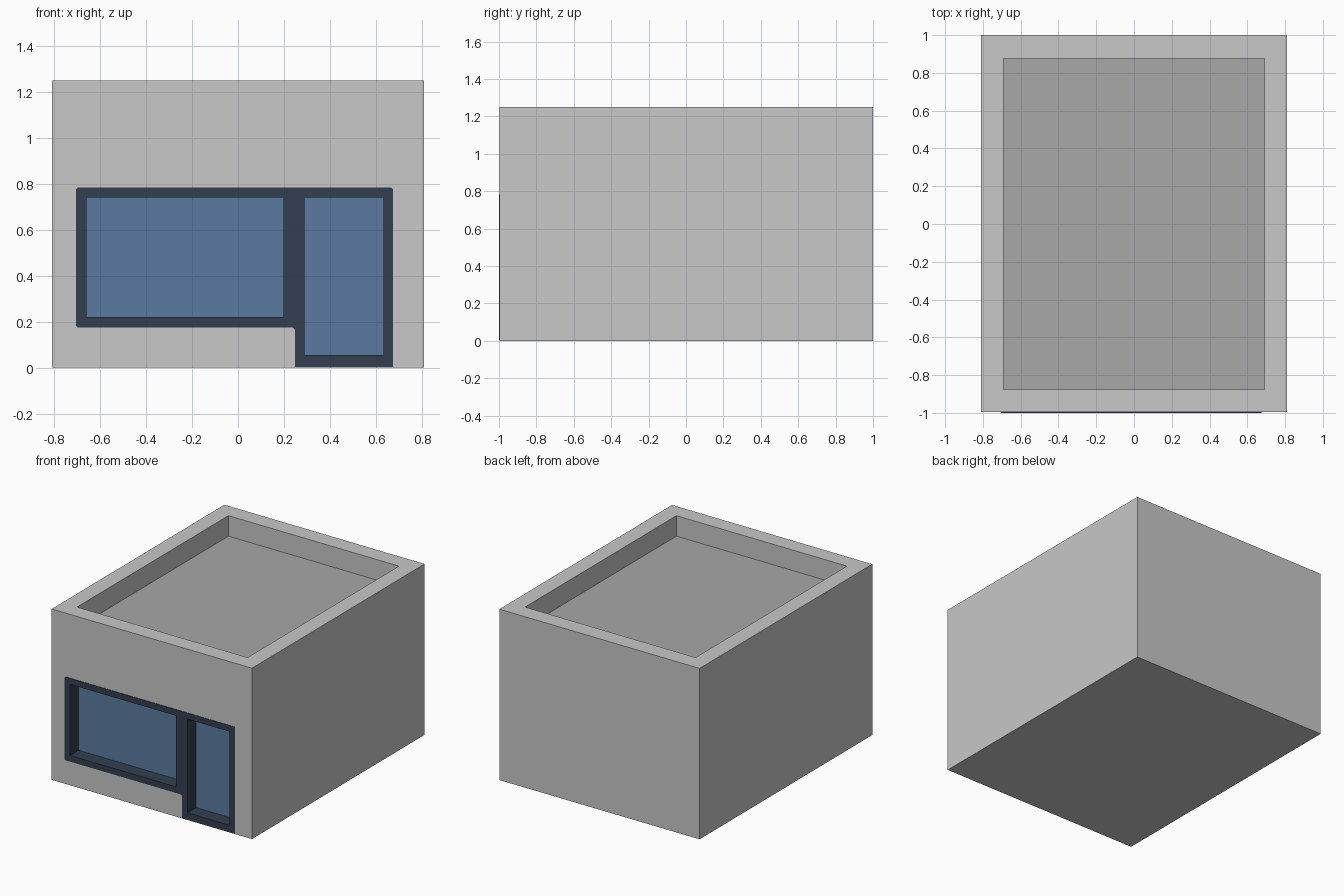
import bpy, bmesh
from mathutils import Vector

if "Cube" in bpy.data.objects:
    bpy.data.objects.remove(bpy.data.objects["Cube"])

WALL_Y = -0.996      # wall plane; the frame stands slightly proud, to y = -1
GLASS_Y = -0.90


def material(name, rgb):
    m = bpy.data.materials.new(name)
    lin = [((c / 255 + 0.055) / 1.055) ** 2.4 for c in rgb]
    m.diffuse_color = (*lin, 1)
    m.use_nodes = True
    m.node_tree.nodes["Principled BSDF"].inputs["Base Color"].default_value = m.diffuse_color
    return m


wall = material("light grey wall", (200, 200, 200))
roof = material("grey roof", (168, 168, 168))
frame_mat = material("dark blue frame", (51, 63, 80))
glass = material("blue glass", (91, 122, 160))


def new_object(name, bm, mats=()):
    bmesh.ops.recalc_face_normals(bm, faces=bm.faces)
    me = bpy.data.meshes.new(name)
    bm.to_mesh(me)
    bm.free()
    ob = bpy.data.objects.new(name, me)
    bpy.context.collection.objects.link(ob)
    for m in mats:
        me.materials.append(m)
    return ob


def box(name, x, y, z, mats=()):
    bm = bmesh.new()
    bmesh.ops.create_cube(bm, size=1)
    for v in bm.verts:
        v.co = Vector(r[0] if c < 0 else r[1] for c, r in zip(v.co, (x, y, z)))
    return new_object(name, bm, mats)


def cut(target, cutters):
    bpy.context.view_layer.objects.active = target
    for c in cutters:
        mod = target.modifiers.new("cut", 'BOOLEAN')
        mod.operation, mod.solver, mod.object = 'DIFFERENCE', 'EXACT', c
        bpy.ops.object.modifier_apply(modifier=mod.name)


# Cutters for the roof well, window and door openings
roof_cut = box("roof_cutter", (-0.69, 0.69), (-0.875, 0.875), (1.10, 1.5))
window_cut = box("window_cutter", (-0.66, 0.197), (-1.2, GLASS_Y), (0.22, 0.74))
door_cut = box("door_cutter", (0.29, 0.632), (-1.2, GLASS_Y), (0.055, 0.74))

# Building block with sunken roof and recessed glazing
body = box("building", (-0.81, 0.81), (WALL_Y, 1), (0, 1.25), (wall, roof, frame_mat, glass))
cut(body, (roof_cut, window_cut, door_cut))
for p in body.data.polygons:
    c, n = p.center, p.normal
    if n.z > 0.9 and 1.05 < c.z < 1.15:
        p.material_index = 1                       # roof floor
    elif c.z < 0.9 and WALL_Y + 0.01 < c.y < -0.85:
        p.material_index = 3 if n.y < -0.9 else 2  # glass or reveal
    else:
        p.material_index = 0

# Stepped window and door frame with slightly clipped corners
outline = [(-0.705, 0.175), (0.247, 0.175), (0.247, 0.004),
           (0.675, 0.004), (0.675, 0.784), (-0.705, 0.784)]
bm = bmesh.new()
face = bm.faces.new([bm.verts.new((x, WALL_Y, z)) for x, z in outline])
corners = [v for v in bm.verts if v.co.z > 0.1]
bmesh.ops.bevel(bm, geom=corners, offset=0.008, segments=1, affect='VERTICES')
ext = bmesh.ops.extrude_face_region(bm, geom=bm.faces[:], use_keep_orig=True)
for v in ext["geom"]:
    if isinstance(v, bmesh.types.BMVert):
        v.co.y = -1
frame = new_object("window_and_door_frame", bm, (frame_mat,))
cut(frame, (window_cut, door_cut))
for p in frame.data.polygons:
    p.material_index = 0

for c in (roof_cut, window_cut, door_cut):
    bpy.data.objects.remove(c)
